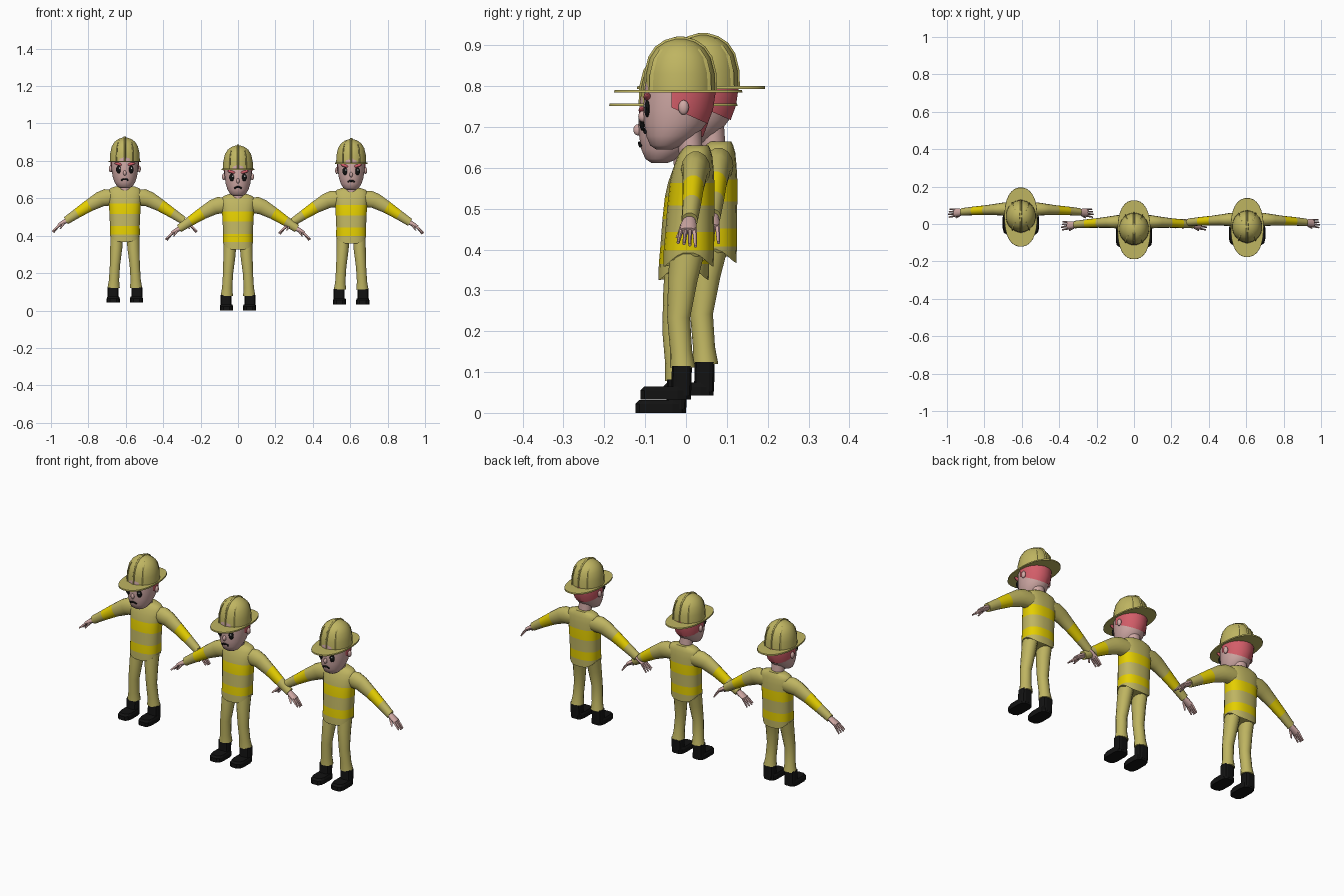
import bpy, bmesh, math
from mathutils import Vector

cube = bpy.data.objects.get("Cube")
if cube:
    bpy.data.objects.remove(cube, do_unlink=True)


def material(name, r, g, b):
    m = bpy.data.materials.new(name)
    m.use_nodes = True
    m.diffuse_color = (r, g, b, 1)
    bsdf = m.node_tree.nodes["Principled BSDF"]
    bsdf.inputs["Base Color"].default_value = (r, g, b, 1)
    bsdf.inputs["Roughness"].default_value = 0.8
    return m


CLOTH = material("olive cloth", 0.52, 0.46, 0.12)
STRIPE = material("yellow stripe", 0.78, 0.62, 0.0)
SKIN = material("skin", 0.62, 0.39, 0.37)
HAIR = material("red hair", 0.65, 0.11, 0.14)
BLACK = material("black", 0.006, 0.006, 0.006)
WHITE = material("white", 0.8, 0.8, 0.8)

X, Y = Vector((1, 0, 0)), Vector((0, 1, 0))
parts = []


def finish(name, bm, mats, smooth=True):
    bmesh.ops.recalc_face_normals(bm, faces=bm.faces)
    me = bpy.data.meshes.new(name)
    bm.to_mesh(me)
    bm.free()
    for m in mats:
        me.materials.append(m)
    ob = bpy.data.objects.new(name, me)
    bpy.context.collection.objects.link(ob)
    if smooth:
        bpy.ops.object.select_all(action="DESELECT")
        ob.select_set(True)
        bpy.context.view_layer.objects.active = ob
        bpy.ops.object.shade_smooth_by_angle(angle=math.radians(45))
    parts.append(ob)
    return ob


def loft(rings, n=16, u=X, v=Y, power=2, striped=()):
    """Skin rings of (centre, radius along u, radius along v); cap both ends."""
    bm = bmesh.new()
    loops = []
    for c, a, b in rings:
        loop = []
        for i in range(n):
            t = 2 * math.pi * (i + 0.5) / n
            cu, cv = (math.copysign(abs(k) ** (2 / power), k) for k in (math.cos(t), math.sin(t)))
            loop.append(bm.verts.new(Vector(c) + u * a * cu + v * b * cv))
        loops.append(loop)
    for k, (lo, hi) in enumerate(zip(loops, loops[1:])):
        for i in range(n):
            j = (i + 1) % n
            bm.faces.new((lo[i], lo[j], hi[j], hi[i])).material_index = int(k in striped)
    bm.faces.new(loops[0])
    bm.faces.new(loops[-1])
    return bm


def ball(name, centre, size, mat, tilt=0.0):
    bm = bmesh.new()
    bmesh.ops.create_uvsphere(bm, u_segments=14, v_segments=8, radius=1)
    for vert in bm.verts:
        x, y, z = (vert.co[i] * size[i] for i in range(3))
        vert.co = Vector((x, y, z + x * tilt)) + Vector(centre)
    return finish(name, bm, [mat])


# coat with two bright bands and a hem raised at the sides
coat_rings = [((0, cy, z), a, b) for z, a, b, cy in (
    (0.325, 0.080, 0.062, -0.006), (0.365, 0.081, 0.062, -0.005), (0.41, 0.080, 0.060, -0.003),
    (0.475, 0.083, 0.058, 0), (0.53, 0.086, 0.055, 0.003), (0.565, 0.09, 0.050, 0.006),
    (0.595, 0.090, 0.043, 0.010), (0.612, 0.078, 0.035, 0.013), (0.622, 0.05, 0.028, 0.015))]
bm = loft(coat_rings, 24, power=2.4, striped=(1, 3))
for vert in bm.verts:
    if vert.co.z < 0.33:
        vert.co.z += 0.035 * (vert.co.x / 0.08) ** 4
finish("coat", bm, [CLOTH, STRIPE])
finish("neck", loft([((0, 0, 0.60), 0.034, 0.03), ((0, -0.005, 0.67), 0.034, 0.03)]), [SKIN])


# head, hair shell and ears
def head_shape(grow):
    return loft([((0, (f + b) / 2, z), w + grow, (b - f) / 2 + grow) for z, w, f, b in (
        (0.612, 0.025, -0.085, -0.045), (0.622, 0.042, -0.10, -0.02), (0.645, 0.056, -0.110, 0.015),
        (0.675, 0.066, -0.115, 0.038), (0.71, 0.071, -0.117, 0.051), (0.75, 0.073, -0.115, 0.057),
        (0.80, 0.070, -0.108, 0.052))], 24)


finish("head", head_shape(0), [SKIN])
bm = head_shape(0.004)
for point, normal in (((0, -0.048, 0), (0, -1, 0)), ((0, -0.048, 0.715), (0, -0.45, -1))):
    geom = bm.verts[:] + bm.edges[:] + bm.faces[:]
    bmesh.ops.bisect_plane(bm, geom=geom, plane_co=point, plane_no=normal, clear_outer=True)
finish("hair", bm, [HAIR])

# face
ball("nose", (0, -0.117, 0.693), (0.009, 0.012, 0.014), SKIN)
ball("mouth", (0, -0.114, 0.660), (0.016, 0.004, 0.005), BLACK)
for side, s in (("left", 1), ("right", -1)):
    ball(side + "_ear", (s * 0.077, -0.018, 0.715), (0.009, 0.013, 0.018), SKIN)
    ball(side + "_eye", (s * 0.032, -0.107, 0.712), (0.016, 0.007, 0.021), BLACK)
    ball(side + "_eye_glint", (s * 0.032 + 0.004, -0.114, 0.718), (0.004, 0.002, 0.005), WHITE)
    ball(side + "_eyebrow", (s * 0.034, -0.107, 0.741), (0.023, 0.009, 0.008), HAIR, s * 0.25)
    ball(side + "_mouth_corner", (s * 0.016, -0.112, 0.655), (0.005, 0.004, 0.005), BLACK)

# helmet with brim and three ribs
BRIM_Z = 0.755


def dome(x, rx, ry, high):
    profile = ((0, 1), (0.33, 0.98), (0.63, 0.87), (0.82, 0.68), (0.94, 0.42), (1, 0.12))
    return loft([((x * (0.4 + 0.6 * k), -0.026, BRIM_Z + h * high), rx * max(k, 0.4 if x or rx < 0.03 else 0), ry * k)
                 for h, k in profile], 24)


finish("helmet_dome", dome(0, 0.081, 0.086, 0.128), [CLOTH])
finish("helmet_centre_rib", dome(0, 0.016, 0.091, 0.133), [CLOTH])
for side, s in (("left", 1), ("right", -1)):
    finish(side + "_helmet_rib", dome(s * 0.045, 0.011, 0.077, 0.122), [CLOTH])
finish("helmet_brim", loft([((0, -0.031, BRIM_Z - 0.004), 0.088, 0.158),
                            ((0, -0.031, BRIM_Z + 0.003), 0.087, 0.157)], 28, power=2.3), [CLOTH])

for side, s in (("left", 1), ("right", -1)):
    # sleeve
    across = Vector((s * 0.5, 0, 0.86))
    sleeve = [((s * x, y, z), r, d) for x, y, z, r, d in (
        (0.045, 0.012, 0.565, 0.046, 0.036), (0.085, 0.012, 0.563, 0.052, 0.036),
        (0.13, 0.010, 0.553, 0.043, 0.031), (0.19, 0.006, 0.520, 0.034, 0.026),
        (0.255, 0.002, 0.478, 0.027, 0.023), (0.315, -0.003, 0.438, 0.022, 0.020))]
    finish(side + "_sleeve", loft(sleeve, 14, across, Y, striped=(3,)), [CLOTH, STRIPE])

    # hand with spread fingers
    palm = [((s * x, y, z), r, d) for x, y, z, r, d in (
        (0.305, -0.003, 0.443, 0.013, 0.014), (0.33, -0.006, 0.428, 0.013, 0.020),
        (0.355, -0.008, 0.412, 0.010, 0.022))]
    finish(side + "_palm", loft(palm, 10, across, Y), [SKIN])
    for i in range(4):
        y = -0.024 + i * 0.011
        tip = (s * (0.388 - 0.004 * abs(i - 1)), y * 1.3, 0.384 - 0.003 * i)
        finger = [((s * 0.35, y, 0.415), 0.007, 0.006), (tip, 0.004, 0.004)]
        finish("%s_finger_%d" % (side, i + 1), loft(finger, 8, across, Y), [SKIN])
    thumb = [((s * 0.325, -0.018, 0.425), 0.008, 0.008), ((s * 0.345, -0.034, 0.395), 0.004, 0.004)]
    finish(side + "_thumb", loft(thumb, 8), [SKIN])

    # trouser leg
    leg = [((s * x, y, z), a, b) for x, y, z, a, b in (
        (0.060, -0.020, 0.078, 0.034, 0.031), (0.058, -0.024, 0.12, 0.028, 0.027),
        (0.053, -0.030, 0.20, 0.028, 0.028), (0.046, -0.020, 0.29, 0.033, 0.036),
        (0.042, -0.006, 0.38, 0.036, 0.045))]
    finish(side + "_trouser_leg", loft(leg, 14), [CLOTH])

    # boot
    foot = [((s * 0.062, -0.062, 0), 0.036, 0.063), ((s * 0.062, -0.062, 0.022), 0.036, 0.063),
            ((s * 0.062, -0.058, 0.032), 0.032, 0.057)]
    shaft = [((s * 0.064, -0.024, 0.01), 0.030, 0.025), ((s * 0.064, -0.022, 0.082), 0.030, 0.025)]
    finish(side + "_boot_foot", loft(foot, 12, power=3.5), [BLACK], False)
    finish(side + "_boot_shaft", loft(shaft, 12, power=3.5), [BLACK], False)

# repeat the finished figure on both sides
originals = list(parts)
for label, place in (("east", (0.605, 0.012, 0.033)), ("west", (-0.605, 0.068, 0.042))):
    for ob in originals:
        twin = ob.copy()
        twin.name = label + "_" + ob.name
        twin.location = place
        bpy.context.collection.objects.link(twin)
